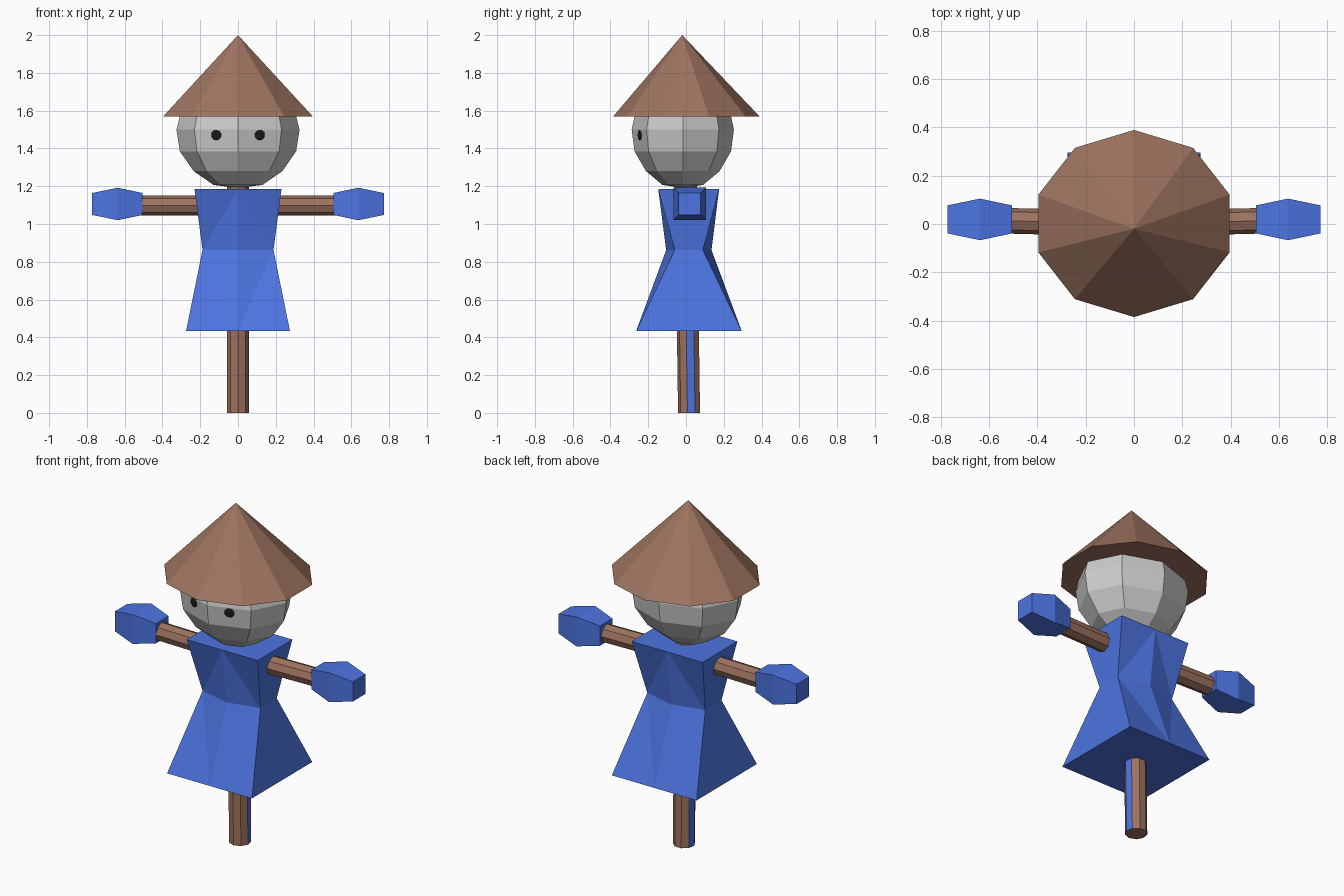
import bpy, bmesh
from math import sin, cos, pi, radians

if "Cube" in bpy.data.objects:
    bpy.data.objects.remove(bpy.data.objects["Cube"])


def material(name, rgb):
    m = bpy.data.materials.new(name)
    m.diffuse_color = (*rgb, 1)
    m.use_nodes = True
    m.node_tree.nodes["Principled BSDF"].inputs["Base Color"].default_value = m.diffuse_color
    return m


BROWN = material("brown", (0.34, 0.172, 0.115))
BLUE = material("blue", (0.073, 0.175, 0.75))
BLACK = material("black", (0.01, 0.01, 0.01))


def loft(name, rings, mats=(), blue_faces=(), creased=False):
    """Skin a stack of equal-length rings, cap both ends."""
    bm = bmesh.new()
    loops = [[bm.verts.new(p) for p in r] for r in rings]
    n = len(loops[0])
    for level, (a, b) in enumerate(zip(loops, loops[1:])):
        for i in range(n):
            j = (i + 1) % n
            faces = [(a[i], a[j], b[j], b[i])]
            if creased and i % 3 != 2:
                # folds run from the hem and collar middles to the waist corners
                if (i % 3 == 0) == (level == 1):
                    faces = [(a[i], a[j], b[j]), (a[i], b[j], b[i])]
                else:
                    faces = [(a[i], a[j], b[i]), (a[j], b[j], b[i])]
            for vs in faces:
                bm.faces.new(vs).material_index = int(i in blue_faces)
    bm.faces.new(loops[0][::-1])
    bm.faces.new(loops[-1])
    bmesh.ops.remove_doubles(bm, verts=bm.verts, dist=0.0005)
    bmesh.ops.recalc_face_normals(bm, faces=bm.faces)
    me = bpy.data.meshes.new(name)
    bm.to_mesh(me)
    bm.free()
    for m in mats:
        me.materials.append(m)
    ob = bpy.data.objects.new(name, me)
    bpy.context.collection.objects.link(ob)
    return ob


def ring(n, rx, ry, cy, z, start=-90):
    angles = [radians(start) + 2 * pi * i / n for i in range(n)]
    return [(rx * cos(a), cy + ry * sin(a), z) for a in angles]


# Upright pole with one blue strip on each side
loft("pole", [ring(9, 0.06, 0.06, 0.018, 0), ring(9, 0.06, 0.06, 0.0, 1.25)],
     (BROWN, BLUE), (2, 6))

# Cross arm, ends swept slightly back
loft("arm_pole", [[(x, u + y, 1.098 + v) for u, v, _ in ring(8, 0.053, 0.053, 0, 0)]
                  for x, y in ((-0.55, 0.014), (0, 0), (0.55, 0.014))], (BROWN,))

# Mitten hands: three square sections
for side, s in (("left", -1), ("right", 1)):
    loft(side + "_hand",
         [[(s * x, 0.019 + h * u, 1.106 + h * v)
           for u, v in ((-1, -1), (1, -1), (1, 1), (-1, 1))]
          for x, h in ((0.505, 0.058), (0.637, 0.086), (0.772, 0.058))], (BLUE,))


# Dress: six-point sections (corners plus middle of front and back)
def section(z, w, front, back, bulge=0):
    return [(-w, front, z), (0, front - bulge, z), (w, front, z),
            (w, back, z), (0, back + bulge, z), (-w, back, z)]


loft("dress", [section(0.433, 0.275, -0.264, 0.295),
               section(0.862, 0.188, -0.06, 0.09, 0.045),
               section(1.185, 0.23, -0.147, 0.175)], (BLUE,), creased=True)

# Head: faceted eight-sided ball
profile = [(1.19, 0), (1.207, 0.13), (1.28, 0.235), (1.385, 0.308), (1.5, 0.326),
           (1.62, 0.295), (1.71, 0.19), (1.75, 0)]
loft("head", [ring(8, r, r * 0.83, -0.017, z) for z, r in profile])

# Eyes
for side, s in (("left", -1), ("right", 1)):
    bpy.ops.mesh.primitive_uv_sphere_add(segments=12, ring_count=8, radius=0.028,
                                         location=(s * 0.115, -0.245, 1.472),
                                         rotation=(0, 0, s * radians(18)))
    eye = bpy.context.object
    eye.name = side + "_eye"
    eye.scale.y = 0.25
    eye.data.materials.append(BLACK)

# Conical hat
loft("hat", [ring(10, 0.416, 0.387, 0.002, 1.57), ring(10, 0, 0, -0.02, 2.0)], (BROWN,))
